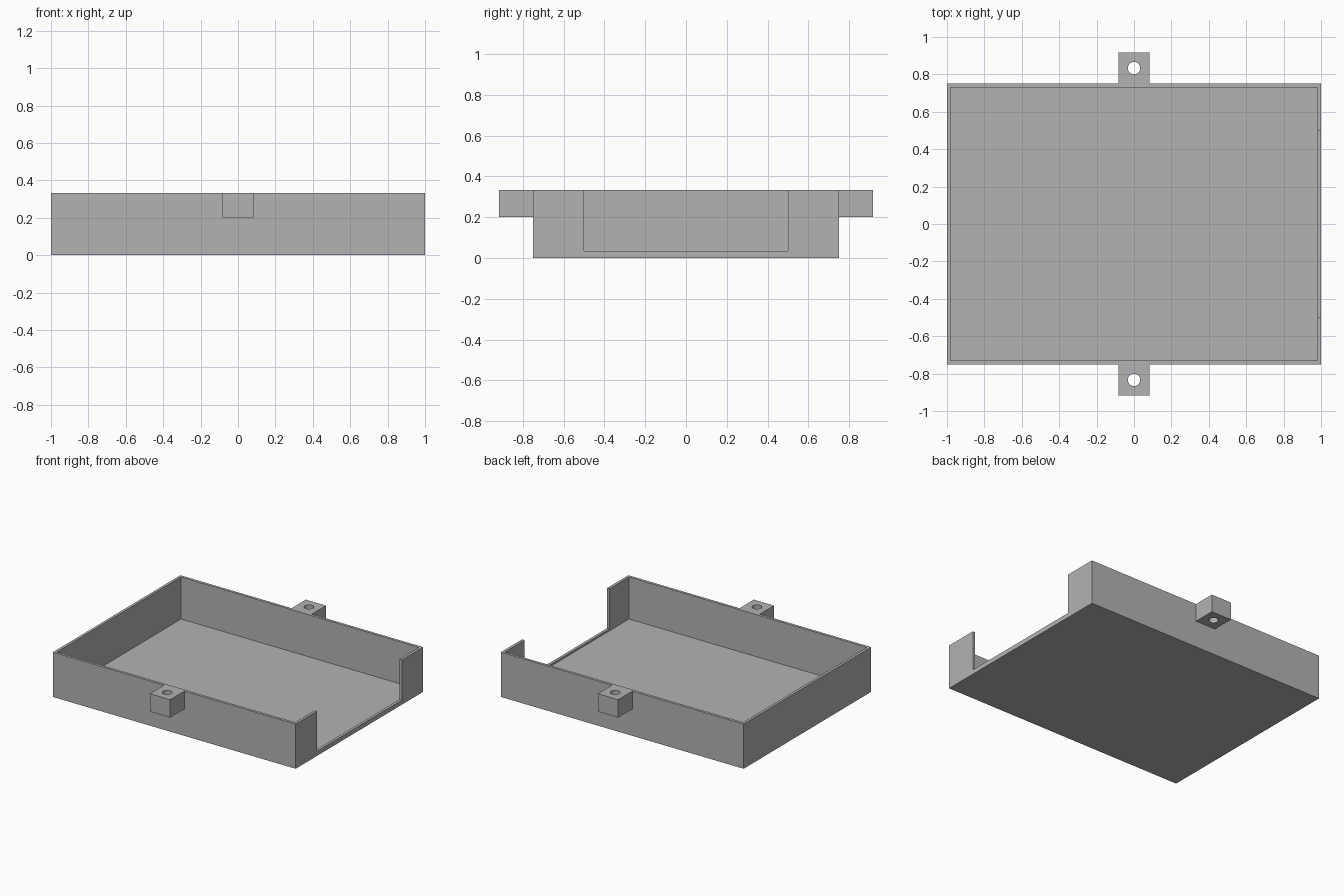
import bpy

if "Cube" in bpy.data.objects:
    bpy.data.objects.remove(bpy.data.objects["Cube"], do_unlink=True)

# Main dimensions
HALF_X, HALF_Y, HEIGHT = 1.0, 0.75, 0.333
WALL, FLOOR, SILL = 0.02, 0.02, 0.034
LUG, LUG_BOTTOM, HOLE_RADIUS = 0.167, 0.2, 0.033

grey = bpy.data.materials.new("plain_grey")
grey.use_nodes = True
colour = (0.45, 0.45, 0.45, 1)
grey.diffuse_color = colour
grey.node_tree.nodes["Principled BSDF"].inputs["Base Color"].default_value = colour


def box(name, low, high):
    """Box between two opposite corners."""
    centre = [(a + b) / 2 for a, b in zip(low, high)]
    bpy.ops.mesh.primitive_cube_add(size=1, location=centre)
    obj = bpy.context.object
    obj.name = name
    obj.scale = [b - a for a, b in zip(low, high)]
    bpy.ops.object.transform_apply(location=True, rotation=False, scale=True)
    obj.data.materials.append(grey)
    return obj


def cut(target, cutter):
    """Subtract the cutter, then discard it."""
    cutter.hide_render = True
    mod = target.modifiers.new("cut", "BOOLEAN")
    mod.operation = "DIFFERENCE"
    mod.solver = "EXACT"
    mod.object = cutter
    bpy.context.view_layer.objects.active = target
    bpy.ops.object.modifier_apply(modifier=mod.name)
    bpy.data.objects.remove(cutter, do_unlink=True)


# Open tray with thin walls
tray = box("tray", (-HALF_X, -HALF_Y, 0), (HALF_X, HALF_Y, HEIGHT))
cut(tray, box("cavity", (-HALF_X + WALL, -HALF_Y + WALL, FLOOR),
              (HALF_X - WALL, HALF_Y - WALL, 1)))

# Wide opening in the +x wall, leaving a low sill
cut(tray, box("side_opening", (HALF_X - 0.1, -0.5, SILL), (HALF_X + 0.1, 0.5, 1)))

# Mounting lugs with vertical screw holes
for name, side in (("front_lug", -1), ("back_lug", 1)):
    ends = sorted((side * HALF_Y, side * (HALF_Y + LUG)))
    lug = box(name, (-LUG / 2, ends[0], LUG_BOTTOM), (LUG / 2, ends[1], HEIGHT))
    bpy.ops.mesh.primitive_cylinder_add(
        vertices=32, radius=HOLE_RADIUS, depth=1,
        location=(0, side * (HALF_Y + LUG / 2), HEIGHT))
    hole = bpy.context.object
    hole.data.materials.append(grey)
    cut(lug, hole)
